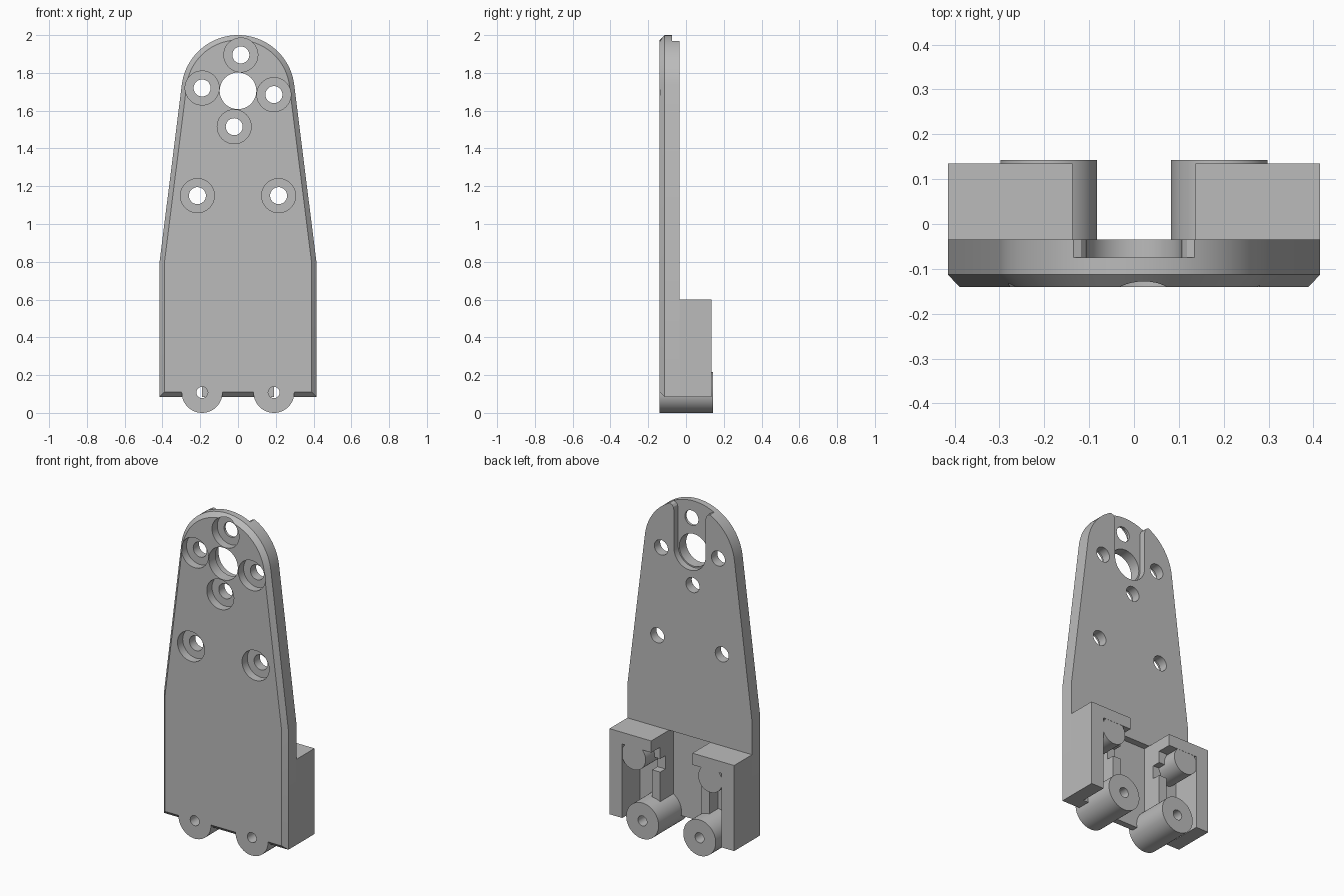
import bpy, bmesh, math
from mathutils import Matrix, Vector

if "Cube" in bpy.data.objects:
    bpy.data.objects.remove(bpy.data.objects["Cube"])

GREY = (0.5, 0.5, 0.5, 1)
mat = bpy.data.materials.new("plain_grey")
mat.use_nodes = True
mat.diffuse_color = GREY
mat.node_tree.nodes["Principled BSDF"].inputs["Base Color"].default_value = GREY

FRONT, BACK, EDGE = -0.14, -0.035, -0.113   # depth of plate faces and chamfer edge
REAR = 0.135                                # rear face of the brackets
BASE, HALF = 0.085, 0.415


def add_box(bm, x, y, z):
    lo, hi = zip(x, y, z)
    size = [b - a for a, b in zip(lo, hi)]
    mid = [(a + b) / 2 for a, b in zip(lo, hi)]
    bmesh.ops.create_cube(bm, size=1, matrix=Matrix.Translation(mid) @ Matrix.Diagonal((*size, 1)))


def add_rod(bm, x, z, r, y0, y1, sides=48):
    m = Matrix.Translation((x, (y0 + y1) / 2, z)) @ Matrix.Rotation(math.pi / 2, 4, "X")
    bmesh.ops.create_cone(bm, cap_ends=True, segments=sides, radius1=r, radius2=r,
                          depth=y1 - y0, matrix=m)


def add_loft(bm, rings):
    """Skin matching (depth, outline) rings and close both ends."""
    loops = [[bm.verts.new((x, y, z)) for x, z in pts] for y, pts in rings]
    n = len(loops[0])
    for a, b in zip(loops, loops[1:]):
        for i in range(n):
            j = (i + 1) % n
            bm.faces.new((a[i], a[j], b[j], b[i]))
    bm.faces.new(loops[0])
    bm.faces.new(loops[-1])


def finish(name, bm):
    bmesh.ops.recalc_face_normals(bm, faces=bm.faces)
    mesh = bpy.data.meshes.new(name)
    bm.to_mesh(mesh)
    bm.free()
    ob = bpy.data.objects.new(name, mesh)
    bpy.context.collection.objects.link(ob)
    mesh.materials.append(mat)
    return ob


def combine(target, bm, operation):
    tool = finish("cutter", bm)
    tool.hide_render = True
    mod = target.modifiers.new("combine", "BOOLEAN")
    mod.operation, mod.solver, mod.object = operation, "EXACT", tool
    bpy.context.view_layer.objects.active = target
    bpy.ops.object.modifier_apply(modifier=mod.name)
    bpy.data.objects.remove(tool)


def outline(c):
    """Tapered plate outline with a round top, inset by c."""
    tilt = math.radians(7.1)
    pts = [(c - HALF, BASE + c), (HALF - c, BASE + c), (HALF - c, 0.8)]
    steps = 40
    for i in range(steps + 1):
        a = tilt + (math.pi - 2 * tilt) * i / steps
        pts.append(((0.3 - c) * math.cos(a), 1.7 + (0.3 - c) * math.sin(a)))
    return pts + [(c - HALF, 0.8)]


# Plate with chamfered front edge
bm = bmesh.new()
add_loft(bm, [(FRONT, outline(0.026)), (EDGE, outline(0)), (BACK, outline(0))])
plate = finish("mounting_plate", bm)

# Round-ended slot in the back, flared where it leaves the top
bm = bmesh.new()
right = [(0.105, 1.93), (0.109, 1.95), (0.118, 1.962), (0.135, 1.968), (0.135, 2.05)]
arc = [(0.105 * math.cos(a), 1.705 + 0.105 * math.sin(a))
       for a in (math.pi + math.pi * i / 24 for i in range(25))]
slot = arc + right + [(-x, z) for x, z in reversed(right)]
add_loft(bm, [(-0.075, slot), (0.1, slot)])
combine(plate, bm, "DIFFERENCE")

# Shallow recess between the brackets
bm = bmesh.new()
add_box(bm, (-0.137, 0.137), (-0.075, 0.1), (0, 0.6))
combine(plate, bm, "DIFFERENCE")

# Bottom bosses
for s in (-1, 1):
    bm = bmesh.new()
    add_rod(bm, s * 0.19, 0.108, 0.108, FRONT, 0.143)
    combine(plate, bm, "UNION")

# Centre opening and boss bores
for x, z, r in ((0, 1.705, 0.097), (-0.19, 0.108, 0.03), (0.19, 0.108, 0.03)):
    bm = bmesh.new()
    add_rod(bm, x, z, r, -0.3, 0.3)
    combine(plate, bm, "DIFFERENCE")

# Counterbored screw holes
for x, z in ((0.015, 1.895), (-0.19, 1.72), (0.19, 1.685), (-0.02, 1.515),
             (-0.215, 1.15), (0.215, 1.15)):
    for r, y1 in ((0.09, FRONT + 0.05), (0.045, 0.3)):
        bm = bmesh.new()
        add_rod(bm, x, z, r, -0.3, y1)
        combine(plate, bm, "DIFFERENCE")

# Rear brackets: outer wall, top flange, notched inner rib and hanging pin
parts = [plate]
for side, s in (("left", 1), ("right", -1)):
    bm = bmesh.new()
    span = lambda a, b: tuple(sorted((s * a, s * b)))
    add_box(bm, span(0.33, HALF), (BACK, REAR), (BASE, 0.6))
    add_box(bm, span(0.137, 0.33), (BACK, REAR), (0.53, 0.6))
    add_box(bm, span(0.137, 0.19), (BACK, 0.05), (BASE, 0.38))
    add_box(bm, span(0.137, 0.19), (BACK, 0.05), (0.46, 0.53))
    add_box(bm, span(0.137, 0.19), (BACK, 0), (0.38, 0.46))
    add_rod(bm, s * 0.255, 0.475, 0.08, BACK, REAR - 0.001)
    parts.append(finish(side + "_rear_bracket", bm))

for ob in parts:
    bpy.ops.object.select_all(action="DESELECT")
    ob.select_set(True)
    bpy.context.view_layer.objects.active = ob
    bpy.ops.object.shade_smooth_by_angle(angle=math.radians(25))
